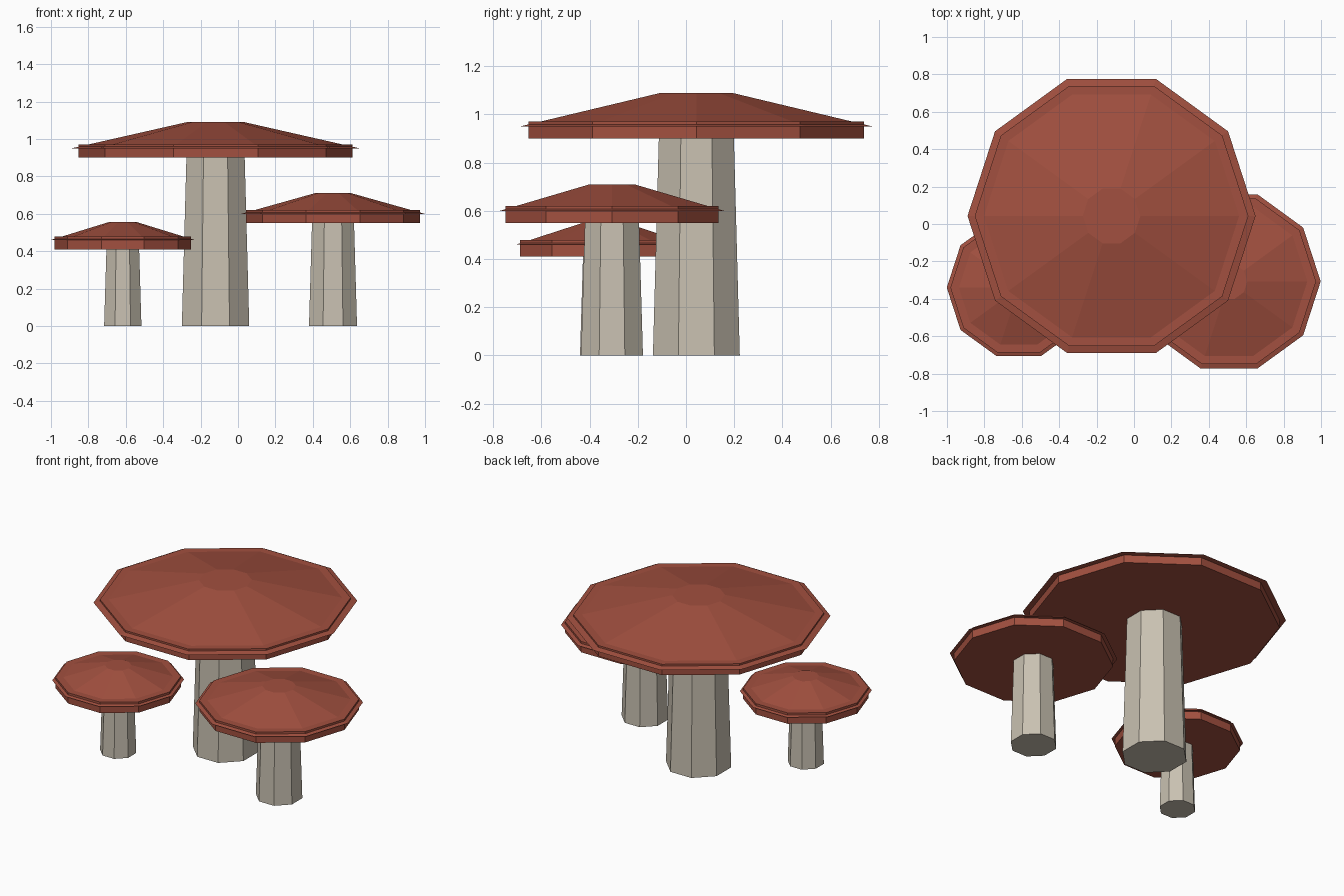
import bpy
import bmesh
from math import pi
from mathutils import Matrix

if "Cube" in bpy.data.objects:
    bpy.data.objects.remove(bpy.data.objects["Cube"])


def material(name, rgb):
    mat = bpy.data.materials.new(name)
    mat.diffuse_color = (*rgb, 1)
    mat.use_nodes = True
    mat.node_tree.nodes["Principled BSDF"].inputs["Base Color"].default_value = mat.diffuse_color
    return mat


cap_red = material("cap_red", (0.36, 0.08, 0.05))
stem_cream = material("stem_cream", (0.58, 0.53, 0.44))


def frustum(name, sides, r_low, r_high, x, y, z_low, z_high, turn, mat):
    """Closed, flat-shaded tapered prism between two heights."""
    bm = bmesh.new()
    place = Matrix.Translation((0, 0, (z_high - z_low) / 2)) @ Matrix.Rotation(turn, 4, 'Z')
    bmesh.ops.create_cone(bm, cap_ends=True, segments=sides, radius1=r_low,
                          radius2=r_high, depth=z_high - z_low, matrix=place)
    mesh = bpy.data.meshes.new(name)
    bm.to_mesh(mesh)
    bm.free()
    mesh.materials.append(mat)
    obj = bpy.data.objects.new(name, mesh)
    obj.location = (x, y, z_low)
    bpy.context.collection.objects.link(obj)


def mushroom(label, x, y, cap_r, rim_z, top_z, stem_low, stem_high):
    # Octagonal tapering stem, flat side to the front
    frustum(label + "_stem", 8, stem_low, stem_high, x, y, 0, rim_z + 0.02, pi / 8, stem_cream)
    # Straight-sided decagonal rim, with a corner on the x axis
    frustum(label + "_cap_rim", 10, cap_r * 0.95, cap_r * 0.95, x, y,
            rim_z, rim_z + 0.07, pi / 2, cap_red)
    # Shallow sloping cap that overhangs the rim
    frustum(label + "_cap_top", 10, cap_r, cap_r * 0.2, x, y,
            rim_z + 0.05, top_z, pi / 2, cap_red)


mushroom("large", -0.12, 0.043, 0.77, 0.90, 1.09, 0.195, 0.168)
mushroom("medium", 0.508, -0.307, 0.49, 0.55, 0.71, 0.139, 0.121)
mushroom("small", -0.616, -0.34, 0.385, 0.41, 0.555, 0.108, 0.094)
